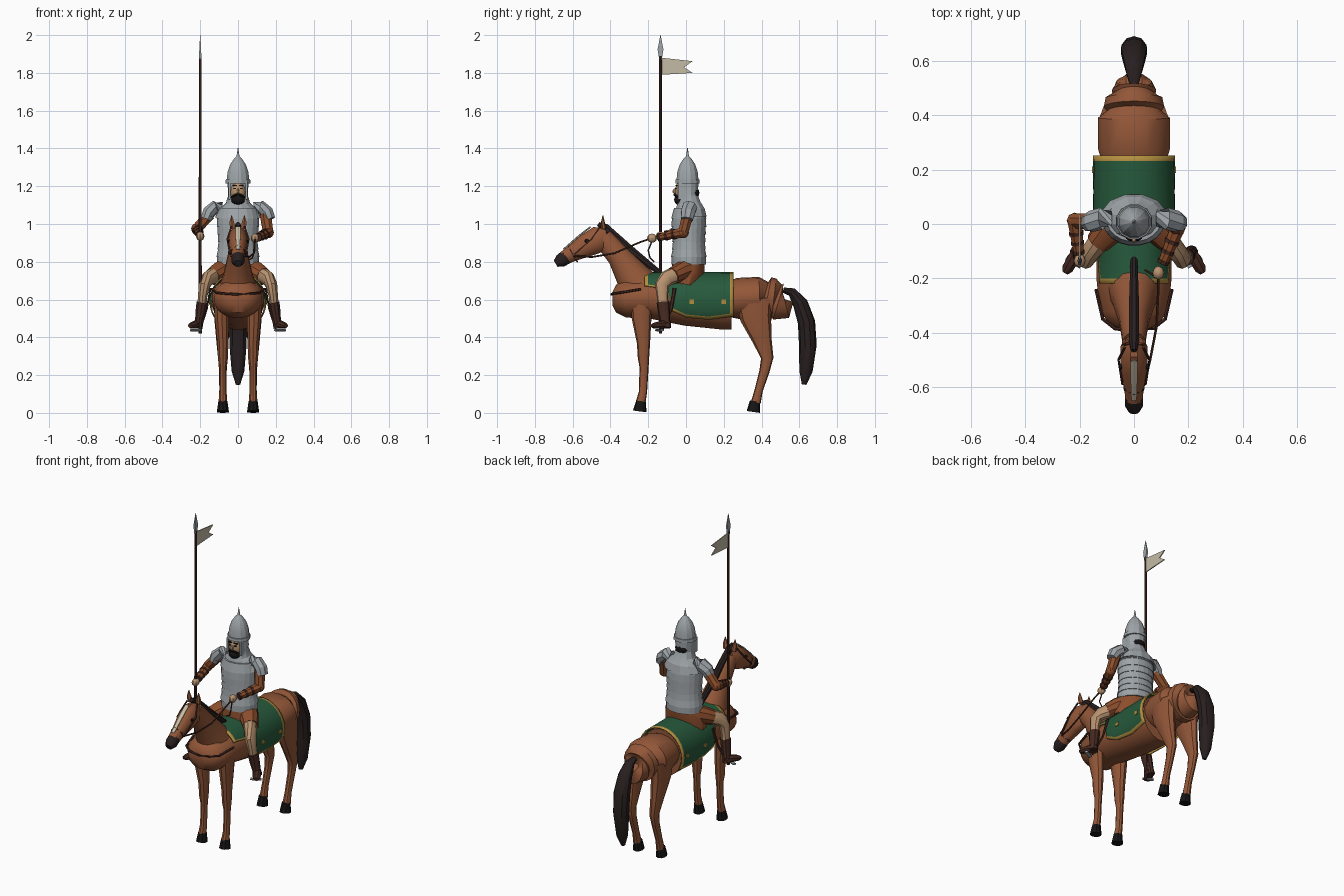
import bpy, bmesh, math
from mathutils import Vector

COLOURS = {
    "chestnut": (0.29, 0.095, 0.04), "dark_hair": (0.022, 0.014, 0.014),
    "green_cloth": (0.02, 0.10, 0.045), "gold": (0.45, 0.27, 0.05),
    "steel": (0.34, 0.37, 0.39), "tan": (0.48, 0.29, 0.16),
    "dark_leather": (0.06, 0.022, 0.015), "cream": (0.56, 0.50, 0.38),
    "rust_cloth": (0.26, 0.075, 0.025), "black": (0.008, 0.007, 0.007),
}
MATS = {}
for key, rgb in COLOURS.items():
    MATS[key] = bpy.data.materials.new(key)
    MATS[key].diffuse_color = (*rgb, 1)


def finish(name, bm, mats, angle=35):
    bmesh.ops.recalc_face_normals(bm, faces=bm.faces)
    me = bpy.data.meshes.new(name)
    bm.to_mesh(me)
    bm.free()
    for m in mats:
        me.materials.append(MATS[m])
    me.shade_smooth()
    me.set_sharp_from_angle(angle=math.radians(angle))
    ob = bpy.data.objects.new(name, me)
    bpy.context.collection.objects.link(ob)
    return ob


def tube(name, pts, mat, n=12, angle=35):
    """Loft of ellipses; each point is x, y, z, half width, half depth."""
    bm = bmesh.new()
    P = [Vector(p[:3]) for p in pts]
    rings = []
    for i, p in enumerate(pts):
        t = (P[min(i + 1, len(P) - 1)] - P[max(i - 1, 0)]).normalized()
        ref = Vector((1, 0, 0)) if abs(t.x) < 0.95 else Vector((0, 1, 0))
        s = (ref - t * ref.dot(t)).normalized()
        u = t.cross(s)
        rh = p[4] if len(p) > 4 else p[3]
        rings.append([bm.verts.new(P[i] + s * p[3] * math.cos(a) + u * rh * math.sin(a))
                      for a in (2 * math.pi * (k + 0.5) / n for k in range(n))])
    for a, b in zip(rings, rings[1:]):
        for k in range(n):
            bm.faces.new((a[k], a[(k + 1) % n], b[(k + 1) % n], b[k]))
    bm.faces.new(rings[0])
    bm.faces.new(rings[-1])
    return finish(name, bm, [mat], angle)


def ball(name, c, r, mat, seg=12):
    bm = bmesh.new()
    bmesh.ops.create_uvsphere(bm, u_segments=seg, v_segments=8, radius=1)
    for v in bm.verts:
        v.co = Vector([c[i] + v.co[i] * r[i] for i in range(3)])
    return finish(name, bm, [mat])


def box(name, c, size, mat):
    bm = bmesh.new()
    bmesh.ops.create_cube(bm, size=1)
    for v in bm.verts:
        v.co = Vector([c[i] + v.co[i] * size[i] for i in range(3)])
    return finish(name, bm, [mat])


def plate(name, x, outline, mat, t=0.006):
    """Flat sheet in the y-z plane."""
    bm = bmesh.new()
    f = bm.faces.new([bm.verts.new((x - t / 2, y, z)) for y, z in outline])
    ex = bmesh.ops.extrude_face_region(bm, geom=[f])["geom"]
    for v in ex:
        if isinstance(v, bmesh.types.BMVert):
            v.co.x += t
    return finish(name, bm, [mat])


# Horse body, neck and head
tube("barrel", [(0, -.39, .605, .05, .035), (0, -.37, .605, .09, .075), (0, -.32, .605, .128, .102),
                (0, -.2, .61, .14, .11), (0, 0, .595, .137, .135), (0, .2, .585, .137, .146),
                (0, .24, .585, .135, .146)], "chestnut", 20)
tube("rump", [(0, .23, .60, .12, .095), (0, .28, .605, .135, .11), (0, .39, .615, .135, .105),
              (0, .415, .61, .10, .085), (0, .43, .605, .112, .115), (0, .465, .60, .106, .112),
              (0, .475, .6, .075, .085), (0, .49, .59, .082, .1), (0, .525, .585, .065, .085),
              (0, .53, .6, .03, .04)], "chestnut", 18)
tube("neck", [(0, -.21, .62, .115, .12), (0, -.28, .72, .08, .092), (0, -.355, .83, .055, .063),
              (0, -.44, .93, .042, .055)], "chestnut", 14, 50)
tube("head", [(0, -.415, .94, .03, .045), (0, -.46, .92, .052, .073), (0, -.53, .885, .05, .063),
              (0, -.6, .845, .037, .045), (0, -.645, .82, .033, .038)], "chestnut", 12)
tube("muzzle", [(0, -.63, .828, .034, .040), (0, -.665, .805, .035, .037), (0, -.69, .79, .02, .02)],
     "dark_hair", 12)
tube("blaze", [(0, -.505, .985, .014, .004), (0, -.56, .942, .015, .005), (0, -.648, .865, .011, .005)],
     "cream", 6)
tube("mane", [(0, -.465, 1.0, .012, .012), (0, -.43, .98, .02, .026), (0, -.3, .865, .02, .026),
              (0, -.13, .735, .014, .014)], "dark_hair", 8)
tube("tail", [(0, .515, .65, .018, .014), (0, .56, .64, .03, .024), (0, .605, .58, .042, .04),
              (0, .638, .48, .05, .046), (0, .645, .36, .048, .047), (0, .635, .22, .035, .035),
              (0, .625, .15, .012, .012)], "dark_hair", 10)

for s, side in ((-1, "right"), (1, "left")):
    # Head details
    tube("ear_" + side, [(s * .028, -.435, .975, .016, .014), (s * .033, -.44, 1.01, .014, .01),
                         (s * .034, -.44, 1.045, .002, .002)], "chestnut", 6)
    ball("horse_eye_" + side, (s * .049, -.525, .91), (.007, .012, .01), "black", 8)
    tube("cheek_strap_" + side, [(s * .035, -.455, .985, .005), (s * .057, -.5, .92, .005),
                                 (s * .043, -.59, .84, .005)], "dark_leather", 4)
    tube("nose_strap_" + side, [(0, -.625, .888, .005), (s * .034, -.61, .86, .005),
                                (s * .036, -.595, .83, .005), (0, -.575, .8, .005)], "dark_leather", 4)
    # Horse legs and hooves
    tube("front_leg_" + side, [(s * .085, -.235, .60, .045, .06), (s * .085, -.235, .5, .04, .052),
                               (s * .08, -.225, .37, .031, .035), (s * .08, -.225, .29, .028, .03),
                               (s * .08, -.222, .24, .02, .024), (s * .08, -.228, .11, .02, .022),
                               (s * .08, -.24, .055, .024, .026)], "chestnut", 10)
    tube("front_hoof_" + side, [(s * .08, -.238, .062, .025, .026), (s * .08, -.245, .008, .033, .036)],
         "black", 10)
    tube("hind_leg_" + side, [(s * .08, .36, .60, .05, .1), (s * .085, .37, .5, .042, .082),
                              (s * .082, .405, .38, .034, .05), (s * .08, .43, .29, .027, .033),
                              (s * .08, .415, .22, .021, .027), (s * .08, .385, .12, .02, .022),
                              (s * .08, .37, .055, .024, .026)], "chestnut", 10)
    tube("hind_hoof_" + side, [(s * .08, .365, .062, .025, .027), (s * .08, .357, .005, .033, .036)],
         "black", 10)
    tube("breast_strap_" + side, [(0, -.395, .627, .007, .007), (s * .07, -.385, .632, .007, .007),
                                  (s * .115, -.35, .637, .007, .007), (s * .14, -.24, .655, .007, .007)],
         "dark_leather", 6)
    # Studs on the saddle cloth
    for i, y in enumerate((.03, .2)):
        box(f"stud_{side}_{i}", (s * .148, y, .588), (.012, .024, .024), "gold")

# Saddle cloth with gold borders
rows = [(-.22, 58), (-.2, 58), (-.1, 64), (-.07, 110), (0, 124), (.12, 129), (.232, 122), (.252, 120)]
cols = [-1, -.94] + [k / 8 for k in range(-7, 8)] + [.94, 1]
bm = bmesh.new()
grid = [[bm.verts.new((.144 * math.sin(math.radians(d) * t), y,
                       .59 + .148 * math.cos(math.radians(d) * t))) for t in cols] for y, d in rows]
for i in range(len(rows) - 1):
    for j in range(len(cols) - 1):
        f = bm.faces.new((grid[i][j], grid[i + 1][j], grid[i + 1][j + 1], grid[i][j + 1]))
        f.material_index = int(i in (0, len(rows) - 2) or j in (0, len(cols) - 2))
cloth = finish("saddle_cloth", bm, ["green_cloth", "gold"])
mod = cloth.modifiers.new("thickness", "SOLIDIFY")
mod.thickness = .007
mod.offset = 1

# Rider torso: skirt, scale armour and mail collar
tube("tunic_skirt", [(0, 0, .68, .135, .075), (0, .01, .75, .125, .088), (0, .015, .81, .1, .085)],
     "rust_cloth", 14)
scales = [(.785, .108, .088), (.825, .112, .092), (.865, .106, .086), (.905, .104, .085), (.945, .106, .087),
          (.985, .109, .09), (1.03, .112, .09), (1.08, .1, .08)]
for i, (a, b) in enumerate(zip(scales, scales[1:])):
    tube(f"armour_row_{i}", [(0, .015, a[0], a[1] + .004, a[2] + .004), (0, .015, b[0] + .004, b[1], b[2])],
         "steel", 20, 15)
tube("mail_collar", [(0, .022, 1.035, .125, .09), (0, .02, 1.075, .105, .082), (0, .015, 1.11, .066, .064),
                     (0, .012, 1.15, .054, .053), (0, .01, 1.23, .058, .058)], "steel", 12, 20)

# Helmet
tube("helmet", [(0, .008, 1.215, .068, .066), (0, .008, 1.235, .067, .065), (0, .008, 1.235, .062, .06),
                (0, .008, 1.275, .057, .056), (0, .008, 1.315, .043, .043), (0, .008, 1.345, .022, .022),
                (0, .008, 1.36, .008, .008), (0, .008, 1.405, .001, .001)], "steel", 12, 20)

# Face and hair
ball("face", (0, -.025, 1.17), (.04, .033, .06), "tan")
ball("nose", (0, -.058, 1.173), (.008, .013, .015), "tan", 6)
ball("beard", (0, -.035, 1.128), (.036, .028, .028), "black")
ball("back_hair", (0, .035, 1.165), (.045, .036, .034), "black")
for s, side in ((-1, "right"), (1, "left")):
    tube("moustache_" + side, [(0, -.06, 1.157, .007), (s * .018, -.055, 1.152, .007),
                               (s * .036, -.036, 1.14, .004)], "black", 6)
    box("rider_eye_" + side, (s * .017, -.053, 1.187), (.014, .008, .006), "black")
    box("eyebrow_" + side, (s * .018, -.05, 1.203), (.024, .01, .006), "black")
    box("cheek_guard_" + side, (s * .046, -.02, 1.175), (.01, .045, .09), "steel")

    # Rider legs, boots and stirrups
    tube("hip_" + side, [(s * .05, .02, .765, .06, .06), (s * .1, -.03, .745, .055, .052),
                         (s * .135, -.07, .725, .045, .045)], "rust_cloth", 10)
    tube("trouser_" + side, [(s * .115, -.05, .735, .042, .044), (s * .16, -.105, .71, .036, .042),
                             (s * .178, -.128, .675, .032, .038), (s * .187, -.125, .62, .026, .03),
                             (s * .192, -.12, .56, .025, .028)], "tan", 10)
    tube("boot_" + side, [(s * .19, -.122, .585, .031, .034), (s * .197, -.117, .54, .029, .032),
                          (s * .207, -.11, .48, .022, .027), (s * .212, -.108, .45, .026, .03)],
         "dark_leather", 10)
    tube("foot_" + side, [(s * .2, -.09, .468, .02, .022), (s * .222, -.125, .468, .024, .022),
                          (s * .245, -.165, .462, .022, .017), (s * .254, -.18, .46, .012, .01)],
         "dark_leather", 8)
    tube("stirrup_" + side, [(s * .195, -.155, .438, .012, .006), (s * .25, -.125, .438, .012, .006)],
         "steel", 6)
    tube("stirrup_strap_" + side, [(s * .146, -.06, .66, .006, .01), (s * .165, -.08, .55, .005, .01),
                                   (s * .2, -.13, .44, .005, .01)], "dark_leather", 6)
    # Shoulder guards
    tube("shoulder_guard_" + side, [(s * .085, .02, 1.085, .03, .035), (s * .12, .02, 1.09, .034, .042),
                                    (s * .155, .01, 1.06, .036, .04), (s * .17, .005, 1.025, .03, .034)],
         "steel", 8, 20)

# Arms: one grips the lance, the other holds the reins
arms = {"right": [(-.15, .01, 1.05), (-.218, .012, .975), (-.203, -.105, .945), (-.2, -.135, .935)],
        "left": [(.145, .01, 1.05), (.16, -.015, .955), (.108, -.14, .93), (.09, -.18, .925)]}
for side, (sh, el, wr, ha) in arms.items():
    tube("upper_arm_" + side, [(*sh, .032), (*el, .029)], "rust_cloth", 8)
    ball("elbow_" + side, el, (.03, .03, .03), "rust_cloth", 8)
    tube("forearm_" + side, [(*el, .029), (*wr, .02)], "rust_cloth", 8)
    for k, f in enumerate((.35, .65, .95)):
        a = Vector(el).lerp(wr, f)
        b = Vector(el).lerp(wr, f + .1)
        tube(f"arm_band_{side}_{k}", [(*a, .033 - .01 * f), (*b, .032 - .01 * f)], "dark_leather", 8)
    ball("hand_" + side, ha, (.022, .026, .024), "tan", 8)
tube("rein", [(.09, -.18, .925, .005), (.09, -.24, .905, .005), (.083, -.38, .845, .005),
              (.06, -.5, .825, .005), (.037, -.595, .832, .005)], "dark_leather", 5)
tube("rein_slack", [(.085, -.18, .91, .004), (.09, -.2, .86, .004), (.075, -.19, .82, .004),
                    (.04, -.17, .8, .004)], "dark_leather", 5)

# Lance with a swallow-tailed pennant
tube("lance_shaft", [(-.2, -.135, .42, .009), (-.2, -.135, 1.89, .008)], "dark_leather", 8)
tube("lance_head", [(-.2, -.135, 1.87, .009, .009), (-.2, -.135, 1.925, .007, .022),
                    (-.2, -.135, 2.0, .001, .001)], "steel", 4)
plate("pennant", -.2, [(-.13, 1.88), (.035, 1.862), (-.01, 1.83), (.035, 1.80), (-.13, 1.79)], "cream")
